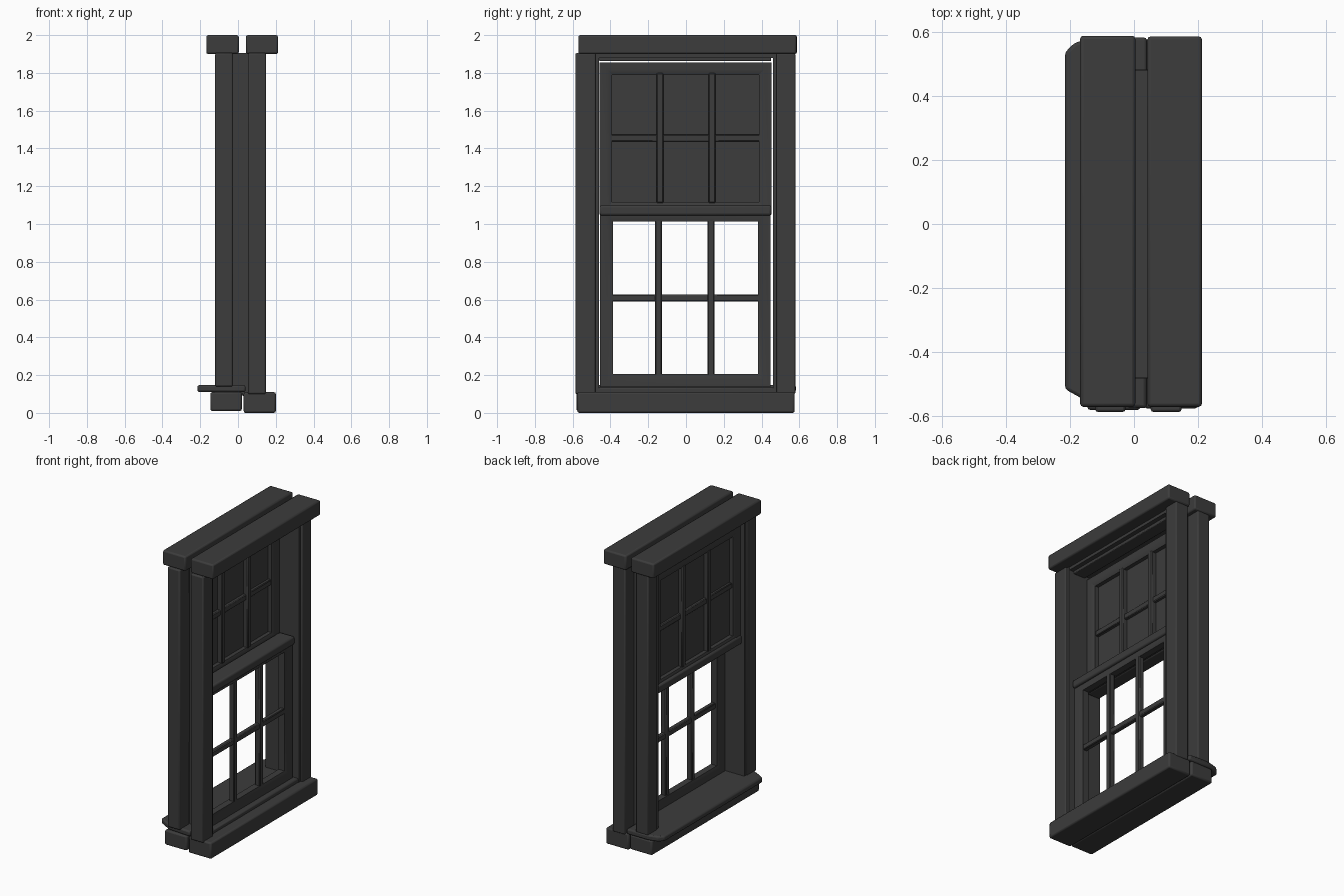
import bpy, bmesh

cube = bpy.data.objects.get("Cube")
if cube:
    bpy.data.objects.remove(cube, do_unlink=True)

mat = bpy.data.materials.new("charcoal_paint")
mat.use_nodes = True
color = (0.045, 0.045, 0.045, 1)
mat.diffuse_color = color
mat.node_tree.nodes["Principled BSDF"].inputs["Base Color"].default_value = color


def finish(name, bm, bevel=0.0, segments=2):
    bmesh.ops.recalc_face_normals(bm, faces=bm.faces)
    mesh = bpy.data.meshes.new(name)
    bm.to_mesh(mesh)
    bm.free()
    mesh.materials.append(mat)
    obj = bpy.data.objects.new(name, mesh)
    bpy.context.collection.objects.link(obj)
    if bevel:
        mod = obj.modifiers.new("soft_edges", "BEVEL")
        mod.width = bevel
        mod.segments = segments
    bpy.ops.object.select_all(action="DESELECT")
    bpy.context.view_layer.objects.active = obj
    obj.select_set(True)
    bpy.ops.object.shade_smooth_by_angle()
    return obj


def box(name, xs, ys, zs, bevel=0.0, segments=2):
    bm = bmesh.new()
    bmesh.ops.create_cube(bm, size=1)
    for v in bm.verts:
        v.co = [r[0] if c < 0 else r[1] for c, r in zip(v.co, (xs, ys, zs))]
    return finish(name, bm, bevel, segments)


def sash_frame(name, xs, ys, zs, width):
    """Mitred rectangular frame with a sloped inner moulding on both sides."""
    x0, x1 = xs
    lip = 0.012
    profile = [(0, x0), (0, x1), (width * 0.55, x1), (width, x1 - lip),
               (width, x0 + lip), (width * 0.55, x0)]
    bm = bmesh.new()
    loops = []
    for d, x in profile:
        corners = [(ys[0] + d, zs[0] + d), (ys[1] - d, zs[0] + d),
                   (ys[1] - d, zs[1] - d), (ys[0] + d, zs[1] - d)]
        loops.append([bm.verts.new((x, y, z)) for y, z in corners])
    for i, a in enumerate(loops):
        b = loops[(i + 1) % len(loops)]
        for j in range(4):
            k = (j + 1) % 4
            bm.faces.new((a[j], a[k], b[k], b[j]))
    return finish(name, bm)


def glazing_bars(name, x, ys, zs, centers, depth, cross_depth):
    """Two upright bars and one cross bar, giving six panes."""
    half = 0.019
    for i, y in enumerate(centers):
        box(f"{name}_upright_bar_{i + 1}", (x - depth, x + depth), (y - half, y + half),
            (zs[0] - 0.01, zs[1] + 0.01), 0.006, 1)
    mid = (zs[0] + zs[1]) / 2
    box(f"{name}_cross_bar", (x - cross_depth, x + cross_depth),
        (ys[0] - 0.01, ys[1] + 0.01), (mid - half, mid + half), 0.005, 1)


# Head and bottom trim boards on both faces of the wall
box("inner_head_trim", (-0.168, 0.004), (-0.57, 0.587), (1.90, 2.0), 0.01)
box("outer_head_trim", (0.042, 0.212), (-0.57, 0.585), (1.90, 2.0), 0.01)
box("inner_bottom_trim", (-0.146, 0.02), (-0.58, 0.575), (0.01, 0.11), 0.01)
box("outer_bottom_trim", (0.03, 0.20), (-0.575, 0.575), (0.0, 0.11), 0.01)

# Side casings and jambs on each side
for side, s, far in (("right", -1, 0.586), ("left", 1, 0.579)):
    def span(a, b):
        return tuple(sorted((s * a, s * b)))
    box(f"{side}_inner_casing", (-0.121, -0.027), span(0.478, far), (0.14, 1.905), 0.008)
    box(f"{side}_outer_casing", (0.052, 0.148), span(0.478, far), (0.10, 1.905), 0.008)
    box(f"{side}_jamb", (-0.115, 0.135), span(0.461, 0.482), (0.10, 1.90))

# Head jamb with a small stop
box("head_jamb", (-0.115, 0.13), (-0.48, 0.48), (1.88, 1.905))
box("head_stop", (0.01, 0.10), (-0.46, 0.45), (1.862, 1.885), 0.005)

# Inside stool with clipped front corners
bm = bmesh.new()
outline = [(0.04, -0.575), (-0.12, -0.565), (-0.17, -0.54), (-0.215, -0.515),
           (-0.215, 0.535), (-0.185, 0.565), (-0.12, 0.582), (0.04, 0.582)]
base = bm.faces.new([bm.verts.new((x, y, 0.11)) for x, y in outline])
ext = bmesh.ops.extrude_face_region(bm, geom=[base])
for v in ext["geom"]:
    if isinstance(v, bmesh.types.BMVert):
        v.co.z = 0.147
finish("stool", bm, 0.01, 2)

# Outer sill below the lower sash
box("outer_sill", (0.02, 0.13), (-0.475, 0.475), (0.09, 0.135), 0.008)

# Upper sash with solid panes and its own bottom rail
sash_frame("upper_sash_frame", (-0.09, -0.005), (-0.457, 0.452), (1.05, 1.855), 0.066)
box("upper_panes", (-0.052, -0.043), (-0.40, 0.395), (1.10, 1.80))
glazing_bars("upper_sash", -0.046, (-0.39, 0.385), (1.12, 1.79), (-0.138, 0.138), 0.037, 0.024)
box("upper_meeting_rail", (-0.102, -0.01), (-0.457, 0.452), (1.045, 1.10), 0.01)

# Lower sash with open panes and a projecting meeting rail
sash_frame("lower_sash_frame", (0.027, 0.096), (-0.455, 0.448), (0.137, 1.08), 0.068)
glazing_bars("lower_sash", 0.066, (-0.387, 0.38), (0.205, 1.012), (-0.146, 0.132), 0.02, 0.016)
box("lower_meeting_rail", (-0.005, 0.112), (-0.457, 0.452), (1.045, 1.10), 0.012, 3)
